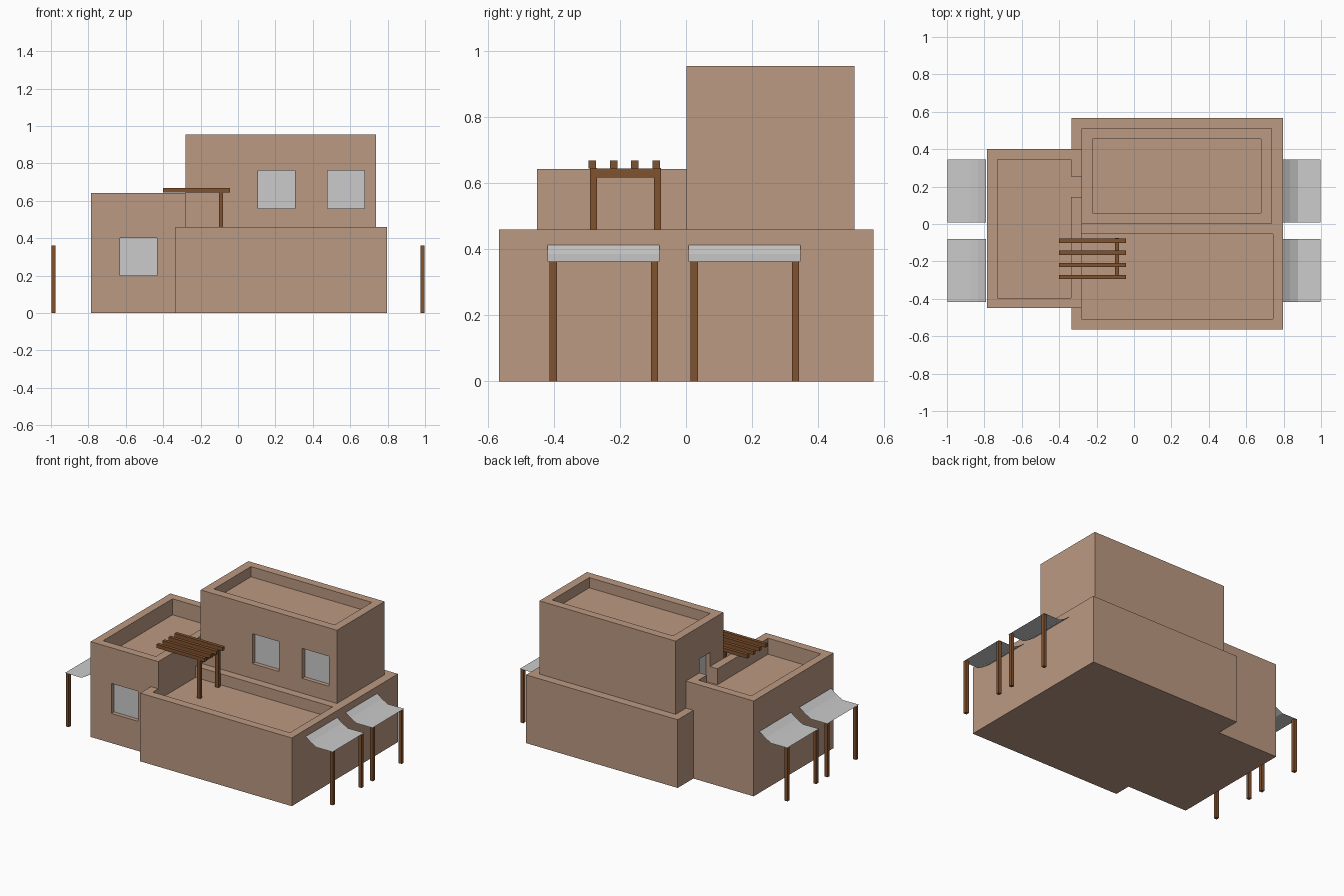
import bpy, bmesh

if "Cube" in bpy.data.objects:
    bpy.data.objects.remove(bpy.data.objects["Cube"])


def material(name, rgb):
    m = bpy.data.materials.new(name)
    m.diffuse_color = (*rgb, 1)
    m.use_nodes = True
    m.node_tree.nodes["Principled BSDF"].inputs["Base Color"].default_value = m.diffuse_color
    return m


CLAY = material("clay", (0.50, 0.32, 0.225))
WOOD = material("wood", (0.22, 0.085, 0.028))


def mesh_object(name, verts, faces, mat=None):
    me = bpy.data.meshes.new(name)
    me.from_pydata(verts, [], faces)
    bm = bmesh.new()
    bm.from_mesh(me)
    bmesh.ops.recalc_face_normals(bm, faces=bm.faces)
    bm.to_mesh(me)
    bm.free()
    ob = bpy.data.objects.new(name, me)
    bpy.context.collection.objects.link(ob)
    if mat:
        me.materials.append(mat)
    return ob


def ring(x, y, z):
    return [(x[0], y[0], z), (x[1], y[0], z), (x[1], y[1], z), (x[0], y[1], z)]


def stack(name, rings, mat=None):
    """Closed solid through a series of four-cornered rings."""
    faces = [(3, 2, 1, 0)]
    for r in range(len(rings) - 1):
        a = r * 4
        for i in range(4):
            j = (i + 1) % 4
            faces.append((a + i, a + j, a + 4 + j, a + 4 + i))
    n = len(rings) * 4
    faces.append((n - 4, n - 3, n - 2, n - 1))
    return mesh_object(name, [v for r in rings for v in r], faces, mat)


def box(name, x, y, z, mat=None):
    return stack(name, [ring(x, y, z[0]), ring(x, y, z[1])], mat)


def walled_block(name, x, y, z, inner_x, inner_y, floor):
    """Block whose roof is sunk behind a parapet."""
    return stack(name, [ring(x, y, z[0]), ring(x, y, z[1]),
                        ring(inner_x, inner_y, z[1]),
                        ring(inner_x, inner_y, floor)], CLAY)


def cut(target, x, y, z):
    tool = box("cutter", x, y, z, CLAY)
    tool.hide_render = True
    mod = target.modifiers.new("cut", 'BOOLEAN')
    mod.operation, mod.solver, mod.object = 'DIFFERENCE', 'EXACT', tool
    bpy.context.view_layer.objects.active = target
    bpy.ops.object.modifier_apply(modifier=mod.name)
    bpy.data.objects.remove(tool)


# House volumes
lower = walled_block("lower_block", (-0.335, 0.797), (-0.565, 0.567), (0, 0.46),
                     (-0.28, 0.743), (-0.508, -0.053), 0.385)
side = walled_block("side_block", (-0.785, -0.28), (-0.45, 0.40), (0, 0.643),
                    (-0.73, -0.336), (-0.395, 0.345), 0.535)
upper = walled_block("upper_block", (-0.28, 0.737), (0.002, 0.51), (0.46, 0.954),
                     (-0.222, 0.68), (0.06, 0.455), 0.885)

# Front windows: shallow recess with a pane at the back
R = 0.03
for wall, y, x0, z0 in ((upper, 0.002, 0.107, 0.56), (upper, 0.002, 0.478, 0.56),
                        (side, -0.45, -0.63, 0.20)):
    x, z = (x0, x0 + 0.198), (z0, z0 + 0.202)
    cut(wall, x, (y - 0.1, y + R), z)
    box("window_pane", x, (y + R - 0.002, y + R + 0.004), z)

# Roof door and the gap in the parapet leading to it
cut(side, (-0.345, -0.2), (0.145, 0.255), (0.535, 0.8))
cut(upper, (-0.4, -0.28 + R), (0.145, 0.255), (0.535, 0.737))
box("roof_door", (-0.28 + R - 0.002, -0.28 + R + 0.004), (0.145, 0.255), (0.535, 0.737))

# Pergola on the lower roof
for y in (-0.28, -0.086):
    box("pergola_post", (-0.102, -0.079), (y - 0.011, y + 0.011), (0.385, 0.645), WOOD)
box("pergola_beam", (-0.102, -0.079), (-0.28, -0.086), (0.617, 0.6445), WOOD)
for i in range(4):
    y = -0.283 + i * 0.0643
    box("pergola_rafter", (-0.402, -0.044), (y - 0.0115, y + 0.0115), (0.644, 0.668), WOOD)

# Sagging cloth awnings with two posts each, on both sides
PROFILE = [(0.79, 0.418), (0.835, 0.385), (0.878, 0.362), (0.998, 0.363)]
for s, label in ((1, "right"), (-1, "left")):
    for y0 in (-0.418, 0.008):
        y1 = y0 + 0.338
        verts = [(s * x, y, z) for x, z in PROFILE for y in (y0, y1)]
        cloth = mesh_object(label + "_awning", verts,
                            [(2 * i, 2 * i + 1, 2 * i + 3, 2 * i + 2) for i in range(3)])
        if cloth.data.polygons[0].normal.z < 0:
            cloth.data.flip_normals()
        for y in (y0 + 0.017, y1 - 0.015):
            box(label + "_awning_post", sorted((s * 0.975, s * 0.997)),
                (y - 0.011, y + 0.011), (0, 0.362), WOOD)
